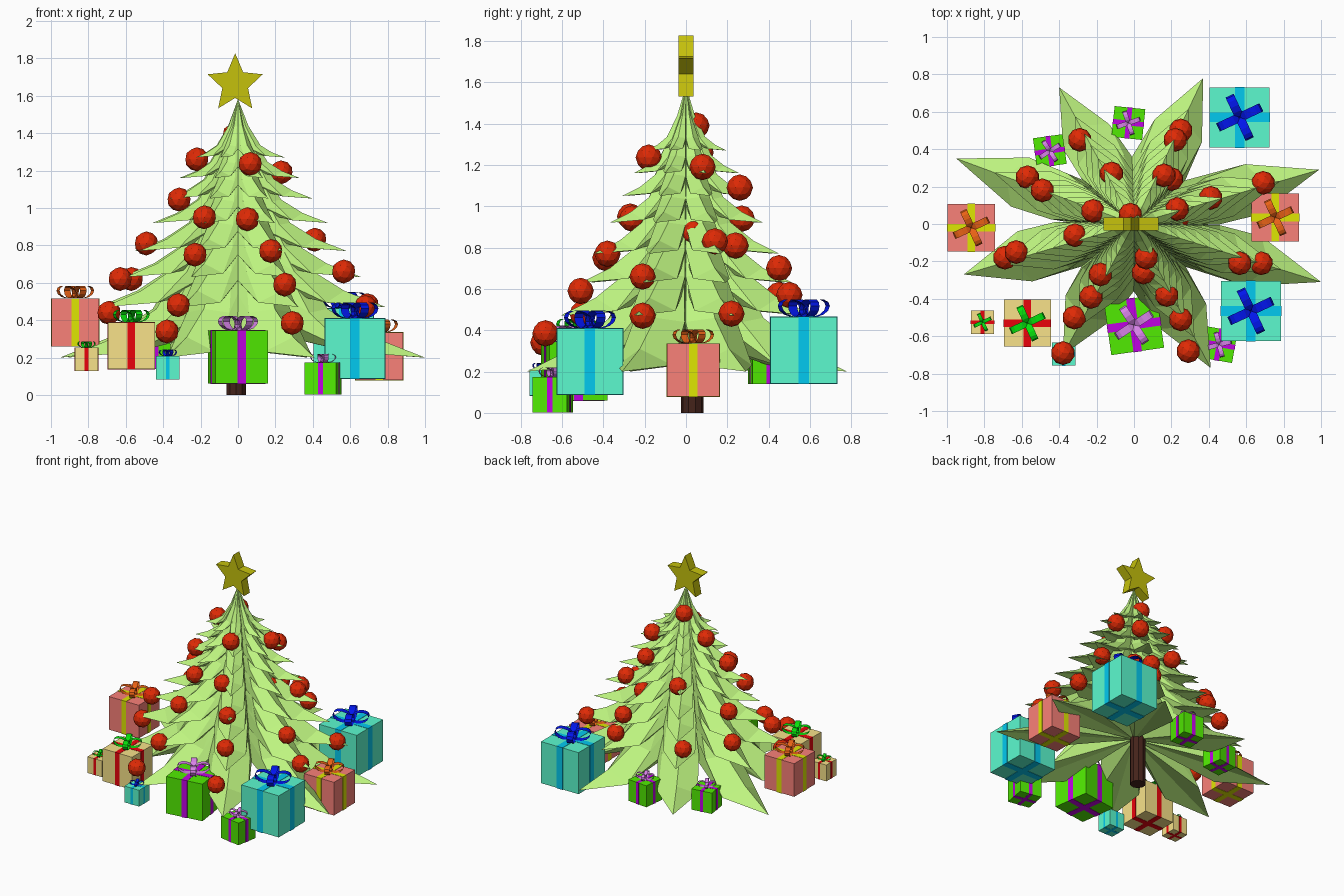
import bpy, bmesh
from math import sin, cos, pi, radians
from mathutils import Vector, Matrix

if "Cube" in bpy.data.objects:
    bpy.data.objects.remove(bpy.data.objects["Cube"])


def mat(name, r, g, b):
    m = bpy.data.materials.new(name)
    m.diffuse_color = [(c / 255) ** 2.2 for c in (r, g, b)] + [1]
    m.use_nodes = True
    m.node_tree.nodes["Principled BSDF"].inputs["Base Color"].default_value = m.diffuse_color
    return m


LEAF = mat("leaf_green", 190, 246, 128)
BARK = mat("bark", 70, 40, 32)
RED = mat("bauble_red", 222, 46, 14)
GOLD = mat("star_gold", 196, 192, 20)
TEAL, CYAN, BLUE = mat("teal", 92, 250, 206), mat("cyan", 10, 200, 240), mat("blue", 8, 28, 235)
GREEN, PURPLE, LILAC = mat("green", 82, 235, 8), mat("purple", 190, 10, 225), mat("lilac", 215, 130, 232)
PINK, YELLOW, ORANGE = mat("pink", 250, 128, 120), mat("yellow", 222, 230, 10), mat("orange", 232, 98, 28)
TAN, SCARLET, LIME = mat("tan", 248, 226, 136), mat("scarlet", 235, 10, 20), mat("lime", 15, 225, 20)


def finish(name, bm, *mats):
    me = bpy.data.meshes.new(name)
    bm.to_mesh(me)
    bm.free()
    for m in mats:
        me.materials.append(m)
    ob = bpy.data.objects.new(name, me)
    bpy.context.collection.objects.link(ob)
    return ob


# Tree: stacked skirts of eight drooping, pointed branches
TIPS = [(1.0, -.31), (.99, .29), (.37, .78), (-.4, .73),
        (-.95, .35), (-.91, -.27), (-.38, -.7), (.41, -.77)]
TIERS = [(1.0, .2), (.79, .47), (.66, .63), (.58, .77),
         (.48, .92), (.40, 1.05), (.33, 1.16), (.25, 1.27)]
# ring: ridge (r, z), shoulder (r, half width, z), valley (r, z)
RINGS = [((.22, .68), (.18, .05, .66), (.14, .66)),
         ((.48, .26), (.42, .13, .24), (.29, .34)),
         ((.72, .11), (.64, .14, .03), (.36, .18))]


def tier(index, s, z0):
    bm = bmesh.new()
    add = lambda x, y, z: bm.verts.new((x * s, y * s, z0 + z * s))
    apex, under = add(0, 0, 1.25), add(0, 0, .17)
    tips = [add(x, y, 0) for x, y in TIPS]
    loops = []
    for (rr, rz), (sr, sw, sz), (vr, vz) in RINGS:
        loop = []
        for i, (x, y) in enumerate(TIPS):
            d = Vector((x, y))
            side = Vector((-y, x)).normalized()
            n = Vector(TIPS[(i + 1) % 8])
            v = (d.normalized() + n.normalized()).normalized() * vr
            for p, z in ((d * sr - side * sw, sz), (d * rr, rz),
                         (d * sr + side * sw, sz), (v, vz)):
                loop.append(add(p.x, p.y, z))
        loops.append(loop)
    n = 32
    for i in range(n):
        j = (i + 1) % n
        bm.faces.new((apex, loops[0][i], loops[0][j]))
        for a, b in zip(loops, loops[1:]):
            bm.faces.new((a[i], b[i], b[j], a[j]))
    # pointed ends and underside
    edge = loops[-1]
    for i, t in enumerate(tips):
        a, r, b, v = edge[4 * i:4 * i + 4]
        nxt = edge[(4 * i + 4) % n]
        for f in ((a, t, r), (r, t, b), (under, t, a), (under, b, t),
                  (under, v, b), (under, nxt, v)):
            bm.faces.new(f)
    bmesh.ops.recalc_face_normals(bm, faces=bm.faces)
    finish(f"branch_tier_{index}", bm, LEAF)


for k, (s, z) in enumerate(TIERS):
    tier(k, s, z)

# Trunk
bm = bmesh.new()
bmesh.ops.create_cone(bm, cap_ends=True, segments=10, radius1=.055, radius2=.055, depth=.42,
                      matrix=Matrix.Translation((-.01, .03, .21)))
finish("trunk", bm, BARK)

# Star on top
bm = bmesh.new()
outline = []
for i in range(10):
    r = .163 if i % 2 == 0 else .076
    a = pi / 2 + i * pi / 5
    outline.append(bm.verts.new((-.015 + r * cos(a) * .95, -.036, 1.664 + r * sin(a))))
face = bm.faces.new(outline)
ext = bmesh.ops.extrude_face_region(bm, geom=[face])
bmesh.ops.translate(bm, vec=(0, .072, 0),
                    verts=[g for g in ext["geom"] if isinstance(g, bmesh.types.BMVert)])
bmesh.ops.recalc_face_normals(bm, faces=bm.faces)
finish("star", bm, GOLD)

# Baubles
BAUBLES = [(-.22, .07, 1.26), (.065, -.18, 1.235), (.23, .08, 1.19), (-.315, -.06, 1.045),
           (-.18, -.27, .95), (.05, -.26, .94), (-.49, .18, .81), (-.23, -.39, .75),
           (.175, -.38, .77), (.41, .14, .83), (-.63, -.15, .62), (.25, -.51, .59),
           (.565, -.21, .66), (-.32, -.5, .48), (-.38, -.69, .34), (.29, -.68, .385),
           (-.69, -.18, .44), (.68, -.21, .47), (-.02, .05, 1.39), (.16, .26, 1.09),
           (-.12, .27, .94), (.22, .45, .7), (.25, .5, .57), (.69, .22, .48),
           (-.57, .25, .62), (-.29, .45, .57), (.2, .24, .81), (.24, .04, .87)]
for i, p in enumerate(BAUBLES):
    bm = bmesh.new()
    bmesh.ops.create_icosphere(bm, subdivisions=2, radius=.064, matrix=Matrix.Translation(p))
    finish(f"bauble_{i}", bm, RED)


# Presents: box, two ribbon bands and a four-loop bow, in units of the box size
def present(index, x, y, z, size, turn, box, ribbon, bow):
    bm = bmesh.new()
    for slot, dims in enumerate(((1, 1, 1), (.16, 1.015, 1.015), (1.015, .16, 1.015))):
        made = bmesh.ops.create_cube(bm, size=1, matrix=Matrix.Translation((0, 0, .5))
                                     @ Matrix.Diagonal((*dims, 1)))
        for f in {f for v in made["verts"] for f in v.link_faces}:
            f.material_index = min(slot, 1)
    for deg in (25, 115, 205, 295):
        rot = Matrix.Rotation(radians(deg), 3, 'Z')
        pairs = []
        for i in range(12):
            a = 2 * pi * i / 12
            r, h = .2 + .2 * cos(a), 1.14 + .13 * sin(a) + .03 * cos(a)
            pairs.append([bm.verts.new(rot @ Vector((r, w, h))) for w in (-.075, .075)])
        for p, q in zip(pairs, pairs[1:] + pairs[:1]):
            bm.faces.new((p[0], q[0], q[1], p[1])).material_index = 2
    bm.transform(Matrix.Translation((x, y, z)) @ Matrix.Rotation(radians(turn), 4, 'Z')
                 @ Matrix.Scale(size, 4))
    finish(f"present_{index}", bm, box, ribbon, bow)


SEA, LEAFY = (TEAL, CYAN, BLUE), (GREEN, PURPLE, LILAC)
ROSE, SAND = (PINK, YELLOW, ORANGE), (TAN, SCARLET, LIME)
PRESENTS = [(.625, -.465, .088, .32, 0, SEA), (.565, .57, .143, .32, 0, SEA),
            (-.375, -.695, .083, .125, 0, SEA),
            (0, -.54, .06, .285, 8, LEAFY), (.455, -.645, .003, .17, -10, LEAFY),
            (-.03, .54, .14, .165, -6, LEAFY), (-.45, .39, .14, .16, 8, LEAFY),
            (.755, .035, .08, .255, 0, ROSE), (-.87, -.02, .26, .255, 0, ROSE),
            (-.57, -.53, .138, .25, 0, SAND), (-.81, -.525, .128, .125, 0, SAND)]
for i, (*place, colours) in enumerate(PRESENTS):
    present(i, *place, *colours)
